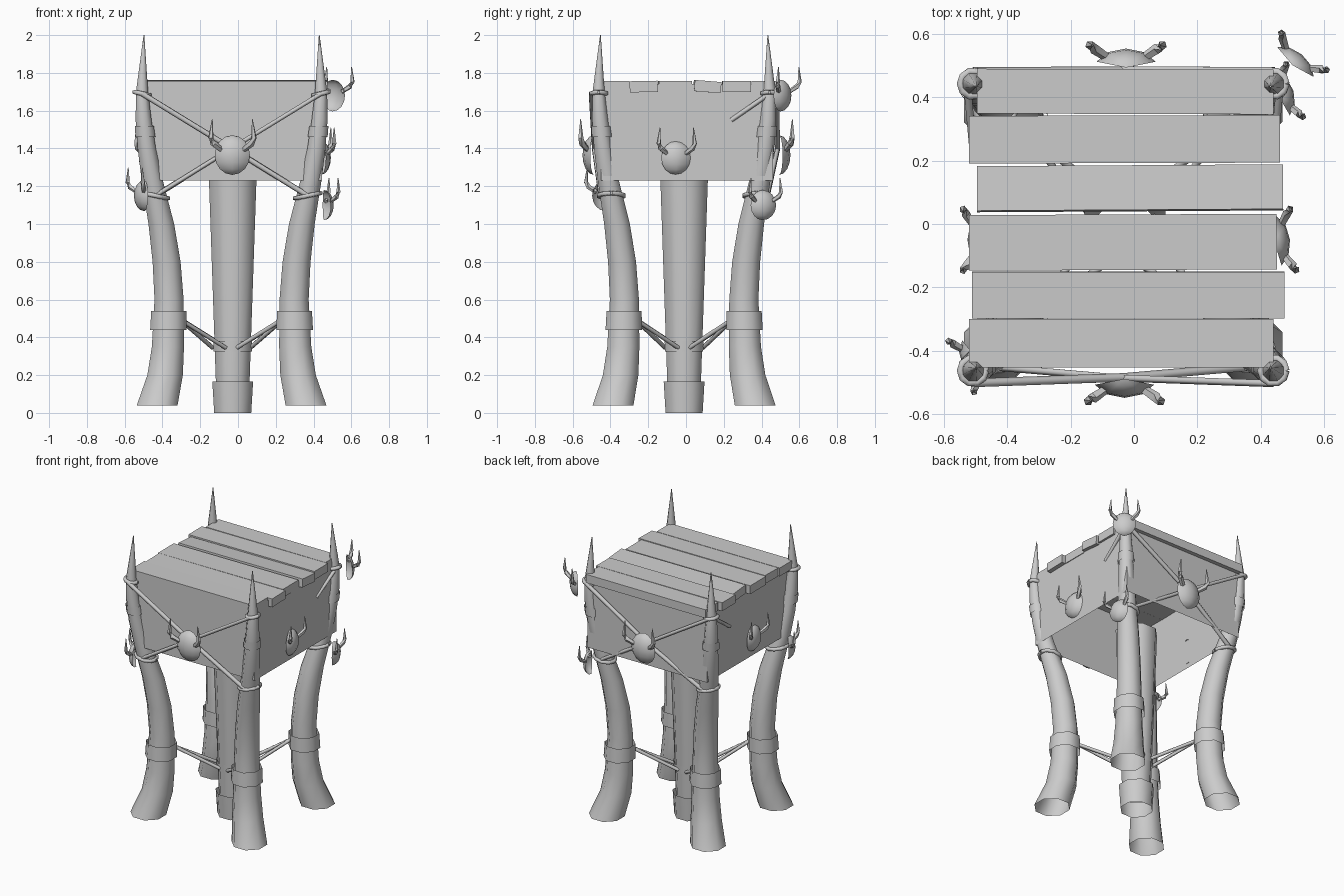
import bpy, bmesh, math
from mathutils import Vector, Matrix

if "Cube" in bpy.data.objects:
    bpy.data.objects.remove(bpy.data.objects["Cube"])

grey = bpy.data.materials.new("plain grey")
grey.use_nodes = True
grey.diffuse_color = (0.6, 0.6, 0.6, 1)
grey.node_tree.nodes["Principled BSDF"].inputs["Base Color"].default_value = (0.6, 0.6, 0.6, 1)

CX, CY = -0.034, -0.01          # centre of the stand
UP = Vector((0, 0, 1))


def finish(bm, name, smooth=None):
    bmesh.ops.recalc_face_normals(bm, faces=bm.faces)
    mesh = bpy.data.meshes.new(name)
    bm.to_mesh(mesh)
    bm.free()
    mesh.materials.append(grey)
    ob = bpy.data.objects.new(name, mesh)
    bpy.context.collection.objects.link(ob)
    if smooth:
        bpy.ops.object.select_all(action='DESELECT')
        ob.select_set(True)
        bpy.context.view_layer.objects.active = ob
        bpy.ops.object.shade_smooth_by_angle(angle=math.radians(smooth))


def sweep(bm, points, radii, sides, level=False):
    """Open tube through points; level keeps the rings horizontal."""
    pts = [Vector(p) for p in points]
    rings = []
    for i, p in enumerate(pts):
        t = UP if level else (pts[min(i + 1, len(pts) - 1)] - pts[max(i - 1, 0)]).normalized()
        ref = Vector((1, 0, 0)) if abs(t.z) > 0.9 else UP
        u = t.cross(ref).normalized()
        v = t.cross(u)
        r = radii[i] / math.cos(math.pi / sides) if level else radii[i]
        angles = [2 * math.pi * (k + 0.5) / sides for k in range(sides)]
        rings.append([bm.verts.new(p + r * (u * math.cos(a) + v * math.sin(a))) for a in angles])
    for a, b in zip(rings, rings[1:]):
        for k in range(sides):
            n = (k + 1) % sides
            bm.faces.new((a[k], a[n], b[n], b[k]))


def tube(name, points, radii, sides=8, level=False):
    bm = bmesh.new()
    sweep(bm, points, radii, sides, level)
    finish(bm, name, 75 if sides < 8 else 50)


def box(name, x0, x1, y0, y1, z0, z1, roll=0.0, yaw=0.0, hollow=False):
    bm = bmesh.new()
    bmesh.ops.create_cube(bm, size=1)
    if hollow:
        ends = [f for f in bm.faces if abs(f.calc_center_median().z) > 0.4]
        bmesh.ops.delete(bm, geom=ends, context='FACES')
    m = (Matrix.Translation(((x0 + x1) / 2, (y0 + y1) / 2, (z0 + z1) / 2))
         @ Matrix.Rotation(yaw, 4, 'Z') @ Matrix.Rotation(roll, 4, 'X')
         @ Matrix.Diagonal((x1 - x0, y1 - y0, z1 - z0, 1)))
    bmesh.ops.transform(bm, matrix=m, verts=bm.verts)
    finish(bm, name)


# Tusk profile: height, distance from centre, radius
TUSK = [(0.04, 0.394, 0.108), (0.2, 0.352, 0.094), (0.35, 0.337, 0.085), (0.6, 0.331, 0.077),
        (0.8, 0.344, 0.074), (1.0, 0.372, 0.068), (1.23, 0.42, 0.056), (1.4, 0.449, 0.048),
        (1.55, 0.466, 0.042), (1.7, 0.474, 0.032), (1.85, 0.469, 0.017), (2.0, 0.464, 0.002)]


def tusk_at(z, sx, sy):
    for (z0, d0, r0), (z1, d1, r1) in zip(TUSK, TUSK[1:]):
        if z0 <= z <= z1:
            f = (z - z0) / (z1 - z0)
            d = d0 + (d1 - d0) * f
            return Vector((CX + sx * d, CY + sy * d * 0.955, z)), r0 + (r1 - r0) * f


def band(name, sx, sy, z0, z1, extra):
    ends = [tusk_at(z, sx, sy) for z in (z0, z1)]
    tube(name, [e[0] for e in ends], [e[1] + extra for e in ends], 8, True)


# Four tusk legs with bands, rope rings and ties to the post
for sy, fb in ((-1, "front"), (1, "back")):
    for sx, lr in ((-1, "right"), (1, "left")):
        tag = fb + "_" + lr
        tube(tag + "_tusk_leg", [tusk_at(z, sx, sy)[0] for z, d, r in TUSK],
             [r for z, d, r in TUSK], 8, True)
        band(tag + "_lower_band", sx, sy, 0.44, 0.54, 0.014)
        band(tag + "_upper_band", sx, sy, 1.46, 1.52, 0.007)
        for z, label in ((1.69, "upper"), (1.15, "lower")):
            c, r = tusk_at(z, sx, sy)
            loop = [c + Vector((math.cos(a), math.sin(a), 0.2 * sx * math.cos(a))) * (r + 0.008)
                    for a in (k * math.pi / 5 for k in range(11))]
            tube(tag + "_" + label + "_rope_ring", loop, [0.013] * 11, 5)
        c = tusk_at(0.5, sx, sy)[0] - Vector((sx * 0.055, sy * 0.055, 0))
        for i, (dx, dy) in enumerate(((0.03, 0.1), (0.1, 0.03))):
            tube("%s_tie_%d" % (tag, i + 1), [c, (CX + sx * dx, CY + sy * dy, 0.345)], [0.012] * 2, 5)


# Central post
def upright(name, z0, z1, r0, r1):
    tube(name, [(CX + 0.006, CY, z0), (CX + 0.006, CY, z1)], [r0, r1], 8, True)


upright("post", 0.1, 1.3, 0.087, 0.128)
upright("post_foot", 0.0, 0.165, 0.098, 0.108)
upright("post_band", 0.325, 0.38, 0.101, 0.103)

# Open crate body and lid planks: x ends, y ends, roll, yaw
box("crate", -0.485, 0.445, -0.45, 0.46, 1.23, 1.74, hollow=True)
PLANKS = [(-0.52, 0.44, -0.452, -0.3, 0.0, 0.0), (-0.51, 0.475, -0.298, -0.15, 0.02, 0.0),
          (-0.52, 0.45, -0.145, 0.03, 0.0, 0.004), (-0.495, 0.47, 0.042, 0.183, -0.08, 0.006),
          (-0.52, 0.46, 0.192, 0.342, 0.0, 0.003), (-0.495, 0.44, 0.347, 0.488, 0.0, -0.003)]
for i, (x0, x1, y0, y1, roll, yaw) in enumerate(PLANKS):
    box("lid_plank_%d" % (i + 1), x0, x1, y0, y1, 1.698, 1.757, roll, yaw)


# Horned half domes, placed by the centre of their open back
def horned_dome(name, pos, normal, s=1.0, depth=0.06):
    n = Vector(normal).normalized()
    frame = Matrix((n.cross(UP), n, UP)).transposed().to_4x4()
    bm = bmesh.new()
    bmesh.ops.create_uvsphere(bm, u_segments=10, v_segments=8, radius=1)
    bmesh.ops.delete(bm, geom=[v for v in bm.verts if v.co.y < -0.01], context='VERTS')
    bmesh.ops.transform(bm, matrix=Matrix.Diagonal((0.098 * s, depth, 0.105 * s, 1)), verts=bm.verts)
    for sx in (-1, 1):
        path = [(sx * 0.055, 0.03, 0.025), (sx * 0.1, 0.06, 0.06),
                (sx * 0.114, 0.07, 0.09), (sx * 0.106, 0.07, 0.19)]
        sweep(bm, [Vector(p) * s for p in path], [0.014 * s, 0.018 * s, 0.015 * s, 0.002], 5)
    bmesh.ops.transform(bm, matrix=Matrix.Translation(pos) @ frame, verts=bm.verts)
    finish(bm, name, 40)


horned_dome("front_dome", (-0.03, -0.488, 1.365), (0, -1, 0))
horned_dome("back_dome", (-0.025, 0.493, 1.365), (0, 1, 0))
horned_dome("left_dome", (0.442, -0.055, 1.35), (1, 0.1, 0), 0.84, 0.05)
horned_dome("right_dome", (-0.48, -0.05, 1.35), (-1, 0, 0), 0.84, 0.045)
horned_dome("back_left_upper_dome", (0.5, 0.5, 1.68), (0.63, 0.77, 0), 0.8, 0.045)
horned_dome("back_left_lower_dome", (0.455, 0.405, 1.1), (0.95, 0.3, 0), 0.76, 0.05)
horned_dome("front_right_lower_dome", (-0.495, -0.425, 1.15), (-0.9, -0.45, 0), 0.78, 0.05)

# Crossed ropes on the front and back
for sy, fb in ((-1, "front"), (1, "back")):
    for sx in (-1, 1):
        hi, low = tusk_at(1.69, sx, sy)[0], tusk_at(1.15, -sx, sy)[0]
        r = 0.015 if sx == sy else 0.012
        mid = Vector((CX, sy * 0.485, 1.4))
        tube("%s_cross_rope_%s" % (fb, "left" if sx > 0 else "right"),
             [hi + Vector((0, sy * 0.04, 0)), mid, low + Vector((0, sy * 0.055, 0))], [r] * 3, 5)

# Short ropes from the back corners along the sides
for sx, lr in ((-1, "right"), (1, "left")):
    tube(lr + "_side_rope", [tusk_at(1.69, sx, 1)[0] + Vector((sx * 0.02, 0, 0)),
         (CX + sx * 0.475, CY + 0.25, 1.55)], [0.013] * 2, 5)
